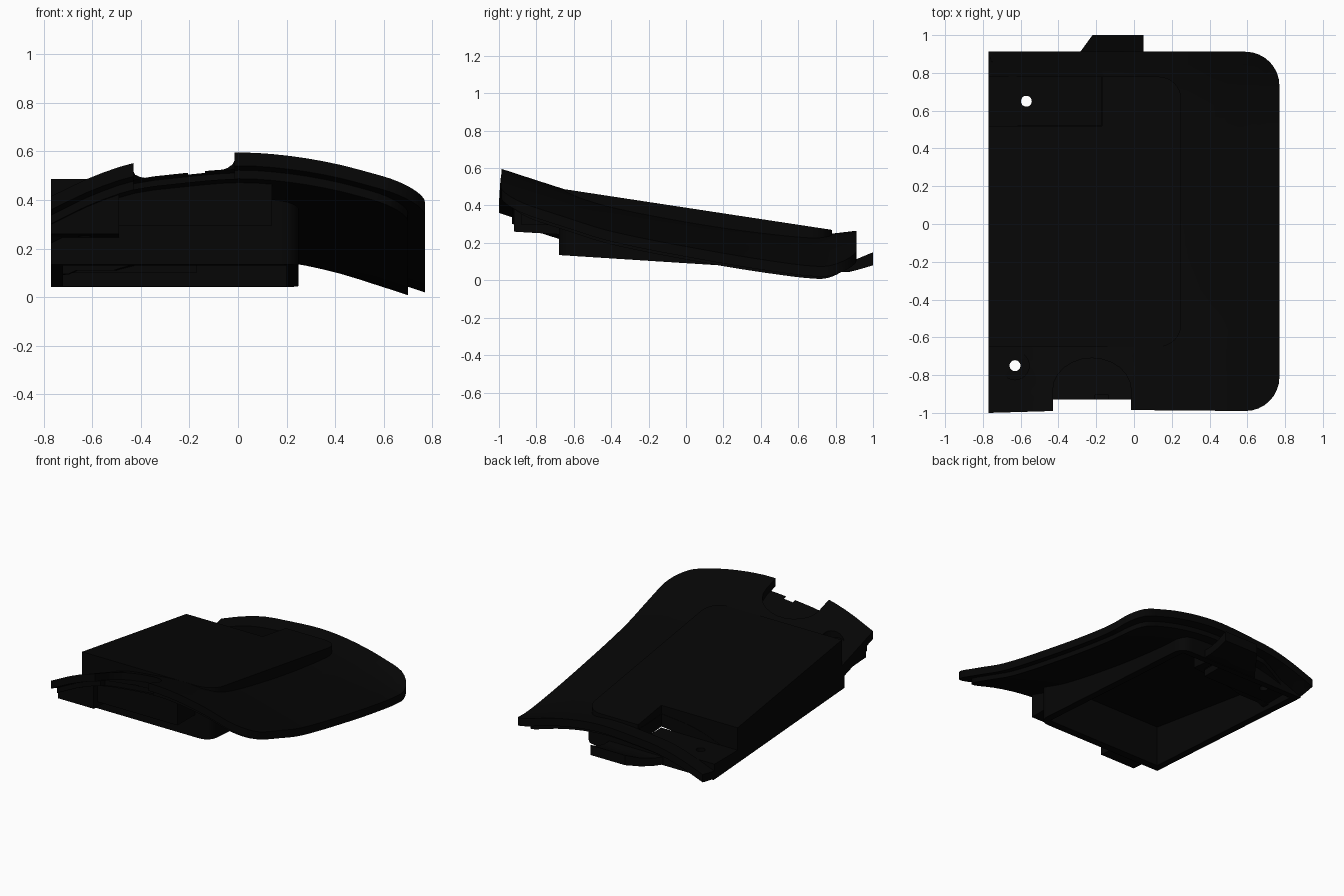
import bpy, bmesh, math

if "Cube" in bpy.data.objects:
    bpy.data.objects.remove(bpy.data.objects["Cube"], do_unlink=True)

black = bpy.data.materials.new("matte_black")
black.use_nodes = True
COL = (0.0018, 0.0018, 0.0018, 1)
black.diffuse_color = COL
bsdf = next(n for n in black.node_tree.nodes if n.type == 'BSDF_PRINCIPLED')
bsdf.inputs["Base Color"].default_value = COL
bsdf.inputs["Roughness"].default_value = 0.6


def curve(points):
    """Smooth function through (position, value) points."""
    n = len(points)

    def slope(i):
        a, b = points[max(i - 1, 0)], points[min(i + 1, n - 1)]
        return (b[1] - a[1]) / (b[0] - a[0])

    def value(t):
        t = min(max(t, points[0][0]), points[-1][0])
        i = 0
        while i < n - 2 and t > points[i + 1][0]:
            i += 1
        (x0, y0), (x1, y1) = points[i], points[i + 1]
        w = x1 - x0
        u = (t - x0) / w
        return (y0 * (1 + 2 * u) * (1 - u) ** 2 + slope(i) * w * u * (1 - u) ** 2
                + y1 * u * u * (3 - 2 * u) + slope(i + 1) * w * u * u * (u - 1))
    return value


# Surface of the curved cover: a lengthwise sweep plus a crosswise drop,
# with the drop scaled along the length on either side
sweep = curve([(-1, .6), (-.65, .487), (-.4, .41), (.1, .315), (.5, .263),
               (.73, .247), (.82, .254), (.9, .265)])
drop = curve([(-.77, -.185), (-.6, -.103), (-.43, -.045), (-.25, -.02), (0, 0),
              (.2, -.013), (.4, -.047), (.6, -.1), (.77, -.148)])
right_scale = curve([(-.4, 1), (.1, 1.03), (.5, 1.12), (.73, 1.17), (.9, 1.08)])
left_scale = curve([(.3, 1), (.6, .9), (.9, .75)])


def floor_z(x, y):
    return .135 - .064 * (y + .68)


def cover_z(x, y):
    z = sweep(y) + drop(x) * (left_scale(y) if x < 0 else right_scale(y))
    return max(z, floor_z(x, y) + .06) if x < .25 else z


def below(depth, clearance=.005):
    """Height under the cover, kept above the body's floor line."""
    def f(x, y):
        low = floor_z(x, y) if x < .25 else 0
        return max(cover_z(x, y) - depth, low + clearance)
    return f


def roof_z(x, y):
    return max(.487 - .152 * (y + .65), .266)


def flat(z):
    return lambda x, y: z


def arc(cx, cy, rx, ry, start, end, steps=12):
    out = []
    for i in range(steps + 1):
        a = math.radians(start + (end - start) * i / steps)
        out.append((cx + rx * math.cos(a), cy + ry * math.sin(a)))
    return out


def slab(name, outline, top, bottom, step=.07):
    """Solid over a plan outline, between two height functions."""
    bm = bmesh.new()
    bm.faces.new([bm.verts.new((x, y, 0)) for x, y in outline])
    bmesh.ops.triangulate(bm, faces=bm.faces[:])
    for axis in (0, 1):
        for i in range(-15, 16):
            co, no = [0, 0, 0], [0, 0, 0]
            co[axis], no[axis] = i * step + .0037, 1
            bmesh.ops.bisect_plane(bm, geom=bm.verts[:] + bm.edges[:] + bm.faces[:],
                                   dist=1e-5, plane_co=co, plane_no=no)
    bmesh.ops.triangulate(bm, faces=bm.faces[:])
    lower = bm.verts[:]
    ext = bmesh.ops.extrude_face_region(bm, geom=bm.faces[:], use_keep_orig=True)
    upper = [g for g in ext["geom"] if isinstance(g, bmesh.types.BMVert)]
    for verts, height in ((lower, bottom), (upper, top)):
        for v in verts:
            v.co.z = height(v.co.x, v.co.y)
    bmesh.ops.recalc_face_normals(bm, faces=bm.faces[:])
    me = bpy.data.meshes.new(name)
    bm.to_mesh(me)
    bm.free()
    ob = bpy.data.objects.new(name, me)
    bpy.context.collection.objects.link(ob)
    me.materials.append(black)
    return ob


def box(x0, x1, y0, y1):
    return [(x0, y0), (x1, y0), (x1, y1), (x0, y1)]


def cut(ob, *cutters):
    bpy.context.view_layer.objects.active = ob
    for c in cutters:
        m = ob.modifiers.new("cut", 'BOOLEAN')
        m.operation, m.solver, m.object = 'DIFFERENCE', 'EXACT', c
        bpy.ops.object.modifier_apply(modifier=m.name)


def rounded_right(x1, y0, y1, r):
    """Right-hand edge with two rounded corners, front to back."""
    return (arc(x1 - r, y0 + r, r, r, -90, 0, 8) + arc(x1 - r, y1 - r, r, r, 0, 90, 8))


# Curved cover plate with a finger notch at the front
cover = slab("cover_plate",
             [(-.77, -1), (-.43, -.99), (-.43, -.88)]
             + arc(-.2225, -.88, .2075, .17, 180, 0)[1:]
             + [(-.015, -.985)] + rounded_right(.77, -.99, .912, .18)
             + [(-.77, .912)], cover_z, below(.055))

# Inset layer under the cover
inset = slab("inset_layer",
             [(-.77, -.93), (-.43, -.93), (-.43, -.88), (-.015, -.88), (-.015, -.93)]
             + rounded_right(.70, -.93, .85, .15) + [(-.4, .85), (-.6, .79), (-.77, .79)],
             below(.05, .03), below(.09))

# Raised housing on top, with a corner recess at the back
raised = slab("raised_housing",
              [(-.77, -.65)] + rounded_right(.25, -.65, .78, .12)
              + [(-.17, .78), (-.17, .52), (-.77, .52)],
              roof_z, below(.03, .03))
recess_floor = slab("recess_floor", box(-.77, -.17, .52, .78), flat(.15), flat(.10))

# Lower body: open tray with front blocks
body = slab("lower_body",
            [(-.77, -.68)] + rounded_right(.25, -.68, .79, .08) + [(-.77, .79)],
            below(.03, .03), floor_z)
block = slab("corner_block", box(-.77, -.49, -.92, -.66), below(.06),
             lambda x, y: .26 - .06 * (y + .92))
ledge = slab("front_ledge", box(-.49, .14, -.88, -.66), below(.06), flat(.295))

# Latch tab at the back
tab = slab("latch_tab", [(-.38, .78), (.05, .78), (.05, 1), (-.22, 1)],
           lambda x, y: .10 + .05 * max(0, (y - .88) / .12),
           lambda x, y: .045 + .035 * max(0, (y - .88) / .12))

# Cutters for the cavity, the recess and the screw holes
cavity = slab("cavity_cutter",
              [(-.72, -.62), (.2, -.62), (.2, .73), (-.12, .73), (-.12, .47), (-.72, .47)],
              lambda x, y: roof_z(x, y) - .06, flat(-.2))
tray = slab("tray_cutter", box(-.72, .2, -.62, .74),
            lambda x, y: cover_z(x, y) + .05, flat(-.2))
recess = slab("recess_cutter", box(-.9, -.172, .522, .78), flat(1), flat(.12), .5)
underside = slab("underside_cutter", box(-.72, -.1, .46, .74), flat(.11), flat(-.2), .5)
hole_back = slab("back_hole_cutter", arc(-.57, .65, .029, .029, 0, 345, 23), flat(1), flat(-.2), .5)
hole_front = slab("front_hole_cutter", arc(-.63, -.75, .029, .029, 0, 345, 23), flat(1), flat(-.2), .5)
sink = slab("countersink_cutter", arc(-.63, -.75, .075, .075, 0, 345, 23), flat(1), flat(.395), .5)

cut(cover, cavity, recess, underside, hole_back, hole_front, sink)
cut(inset, cavity, recess, underside, hole_back, hole_front)
cut(raised, cavity)
cut(recess_floor, hole_back)
cut(body, tray, recess)
cut(block, hole_front)

for c in (cavity, tray, recess, underside, hole_back, hole_front, sink):
    bpy.data.objects.remove(c, do_unlink=True)

for ob in (cover, inset, raised, recess_floor, body, block, ledge, tab):
    bpy.ops.object.select_all(action='DESELECT')
    ob.select_set(True)
    bpy.context.view_layer.objects.active = ob
    bpy.ops.object.shade_smooth_by_angle(angle=math.radians(30))
